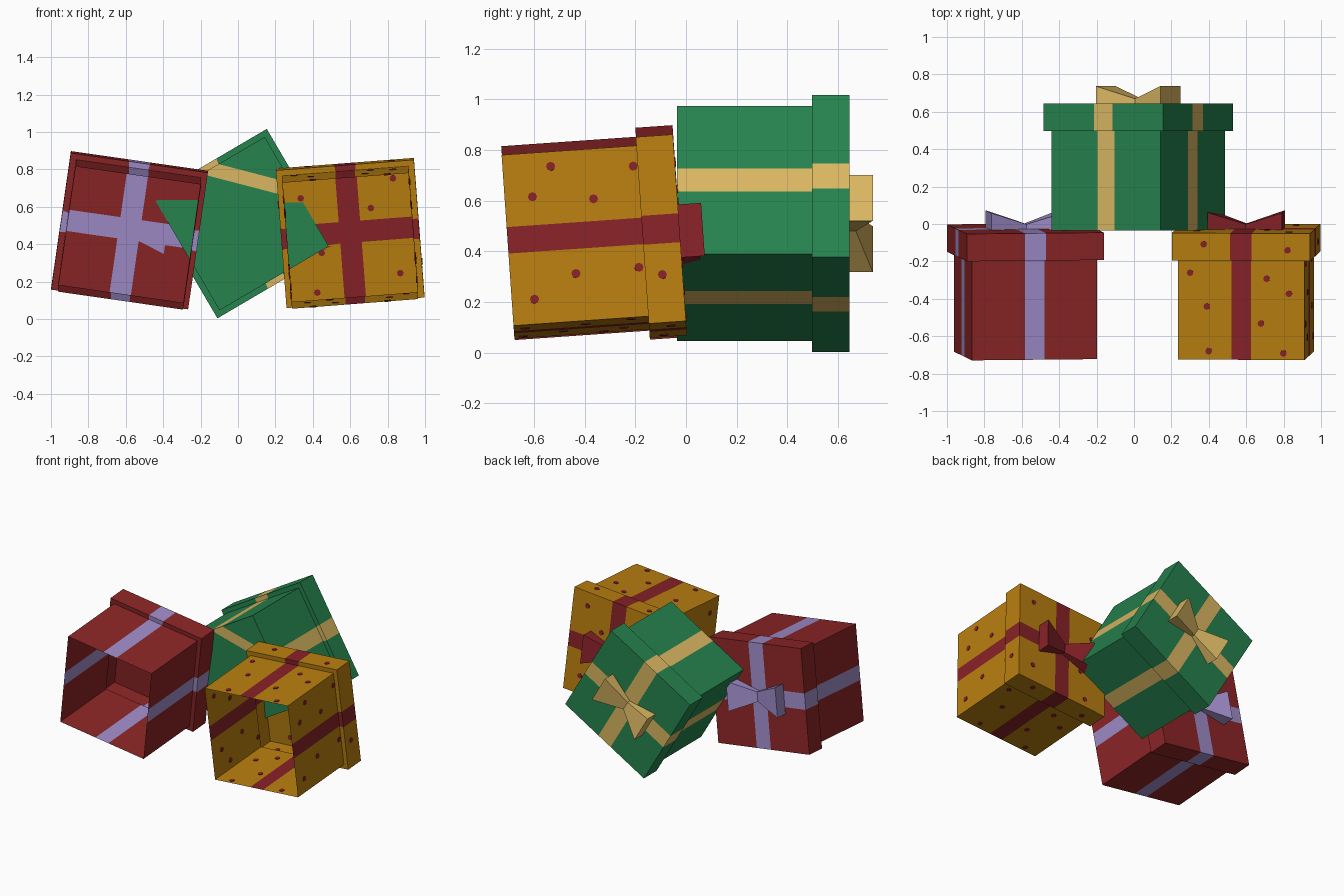
import bpy, bmesh, math
from mathutils import Matrix, Vector

if "Cube" in bpy.data.objects:
    bpy.data.objects.remove(bpy.data.objects["Cube"])

BODY, LID = 0.3385, 0.37      # half widths
DEEP, LIDH = 0.68, 0.147      # whole height of a box, height of its lid
R = 0.155                     # ribbon half width as a share of the half width


def material(name, rgb):
    m = bpy.data.materials.new(name)
    m.diffuse_color = (*rgb, 1)
    m.use_nodes = True
    m.node_tree.nodes["Principled BSDF"].inputs["Base Color"].default_value = m.diffuse_color
    return m


RED = material("dark red", (0.262, 0.018, 0.019))
YELLOW = material("mustard", (0.485, 0.212, 0.005))
GREEN = material("green", (0.019, 0.223, 0.076))
GOLD = material("pale gold", (0.70, 0.468, 0.122))
LAVENDER = material("lavender", (0.342, 0.262, 0.578))
CRIMSON = material("crimson", (0.245, 0.016, 0.021))


def finish(bm, name, mats, matrix, fix=True):
    if fix:
        bmesh.ops.recalc_face_normals(bm, faces=bm.faces)
    me = bpy.data.meshes.new(name)
    bm.to_mesh(me)
    bm.free()
    for m in mats:
        me.materials.append(m)
    ob = bpy.data.objects.new(name, me)
    ob.matrix_world = matrix
    bpy.context.collection.objects.link(ob)
    return ob


def box(name, paper, ribbon, matrix, capped=False):
    """Thin paper box; the lid top lies at local y = 0, the open end towards -y."""
    bm = bmesh.new()

    def ring(s, y):
        pts = []
        for k in range(4):
            rot = Matrix.Rotation(k * math.pi / 2, 2)
            for t in (-1, -R, R):
                p = rot @ Vector((t * s, -s))
                pts.append(bm.verts.new((p.x, y, p.y)))
        return pts

    rings = [ring(BODY, -DEEP), ring(BODY, -LIDH), ring(LID, -LIDH), ring(LID, 0)]
    for a, b in zip(rings, rings[1:]):
        for i in range(12):
            j = (i + 1) % 12
            bm.faces.new((a[i], a[j], b[j], b[i])).material_index = int(i % 3 == 1)
    # lid top: three by three panels, the middle row and column are ribbon
    steps = (-LID, -R * LID, R * LID, LID)
    for i in range(3):
        for j in range(3):
            x0, x1, z0, z1 = steps[i], steps[i + 1], steps[j], steps[j + 1]
            f = bm.faces.new([bm.verts.new((x, 0, z)) for x, z in
                              ((x0, z0), (x1, z0), (x1, z1), (x0, z1))])
            f.material_index = int(i == 1 or j == 1)
    # closed end with one slanted ribbon panel
    if capped:
        a = rings[0]
        bm.faces.new([a[i] for i in (4, 5, 7, 8)]).material_index = 1
        bm.faces.new([a[i] for i in (5, 6, 7)])
        bm.faces.new([a[i] for i in (8, 9, 10, 11, 0, 1, 2, 3, 4)])
    bmesh.ops.remove_doubles(bm, verts=bm.verts, dist=1e-5)
    finish(bm, name, (paper, ribbon), matrix)


def bow(name, ribbon, matrix):
    """Two flared wedges meeting in a low knot."""
    bm = bmesh.new()
    secs = []
    for x, w, h in ((-0.2, 0.105, 0.092), (0, 0.035, 0.025), (0.2, 0.105, 0.092)):
        secs.append([bm.verts.new((x, y, z)) for y, z in
                     ((0, -w), (h, -w), (h, w), (0, w))])
    for a, b in zip(secs, secs[1:]):
        for i in range(4):
            j = (i + 1) % 4
            bm.faces.new((a[i], a[j], b[j], b[i]))
    bm.faces.new(secs[0])
    bm.faces.new(secs[2])
    finish(bm, name, (ribbon,), matrix)


def dots(name, mat, matrix):
    """Thin eight-sided plates straddling the paper, seen from both sides."""
    bm = bmesh.new()

    def dot(m):
        bmesh.ops.create_cone(bm, cap_ends=True, segments=8, radius1=0.018,
                              radius2=0.018, depth=0.008, matrix=m)

    top = ((-.275, .215), (-.185, .395), (.135, .245), (.255, .325),
           (.105, .485), (-.175, .635), (.225, .645), (-.2, .06), (.25, .09))
    side = ((.28, .49), (.165, .57), (.14, .33), (.258, .165), (-.15, .42),
            (-.24, .59), (-.143, .17), (-.18, .08))
    # angle about y: 0 top, 90 right, 180 bottom, 270 left
    for k, pts in enumerate((top, side, top, side)):
        turn = Matrix.Rotation(k * math.pi / 2, 4, 'Y')
        for t, d in pts:
            h = LID if d < LIDH else BODY
            dot(turn @ Matrix.Translation((-t if k % 2 else t, -d, h)))
    for x, z in ((.12, .12), (.25, -.24), (-.16, -.1), (-.2, -.31), (.25, .27), (-.25, .2)):
        dot(Matrix.Translation((x, 0, z)) @ Matrix.Rotation(math.pi / 2, 4, 'X'))
    finish(bm, name, (mat,), matrix)


def place(x, y, z, roll, tilt):
    return (Matrix.Translation((x, y, z))
            @ Matrix.Rotation(math.radians(tilt), 4, 'X')
            @ Matrix.Rotation(math.radians(-roll), 4, 'Y'))


# the three presents
for label, paper, ribbon, at, capped in (
        ("red", RED, LAVENDER, place(-0.58, -0.024, 0.48, -8.2, 4), False),
        ("yellow", YELLOW, CRIMSON, place(0.60, -0.024, 0.465, 4.4, 4), False),
        ("green", GREEN, GOLD, place(0.022, 0.645, 0.51, 30.4, 0), True)):
    box(label + "_gift_box", paper, ribbon, at, capped)
    bow(label + "_gift_bow", ribbon, at)
    if label == "yellow":
        dots("yellow_gift_dots", CRIMSON, at)
